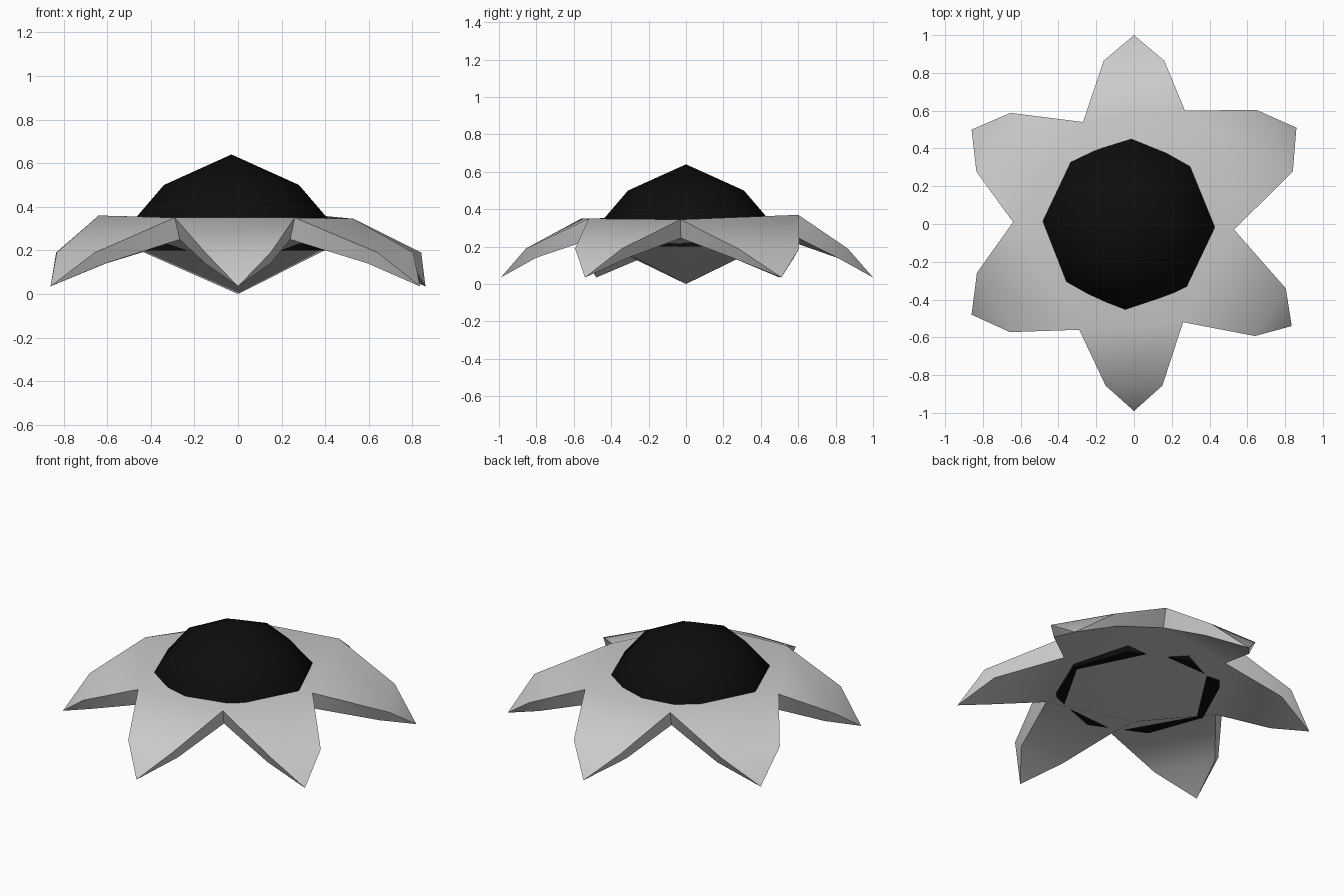
import bpy
import bmesh
import math
from mathutils import Vector

cube = bpy.data.objects.get("Cube")
if cube:
    bpy.data.objects.remove(cube, do_unlink=True)


def make_material(name, color, roughness):
    mat = bpy.data.materials.new(name)
    mat.use_nodes = True
    mat.diffuse_color = color
    bsdf = mat.node_tree.nodes["Principled BSDF"]
    bsdf.inputs["Base Color"].default_value = color
    bsdf.inputs["Roughness"].default_value = roughness
    return mat


def finish(bm, name, mat, angle):
    bmesh.ops.recalc_face_normals(bm, faces=bm.faces)
    mesh = bpy.data.meshes.new(name)
    bm.to_mesh(mesh)
    bm.free()
    obj = bpy.data.objects.new(name, mesh)
    bpy.context.collection.objects.link(obj)
    mesh.materials.append(mat)
    bpy.ops.object.select_all(action="DESELECT")
    obj.select_set(True)
    bpy.context.view_layer.objects.active = obj
    bpy.ops.object.shade_smooth_by_angle(angle=math.radians(angle))
    return obj


petal_grey = make_material("petal light grey", (0.6, 0.6, 0.6, 1), 0.6)
center_black = make_material("center black", (0.004, 0.004, 0.004, 1), 0.6)

# Petal tips (x, y, half width), clockwise from the back
tips = [(0, 1, .16), (.86, .51, .19), (.835, -.54, .15),
        (0, -.99, .15), (-.86, -.48, .18), (-.86, .5, .18)]
# Notch that follows each tip (x, y, z)
notches = [(.27, .6, .37), (.53, -.03, .345), (.26, -.52, .35),
           (-.29, -.56, .35), (-.64, .01, .36), (-.27, .54, .35)]

# Petal ring: wedge-shaped petals round a dished top and a pointed underside
bm = bmesh.new()
top_hub = bm.verts.new((0, 0, .25))
low_hub = bm.verts.new((0, 0, 0))
top_notch = [bm.verts.new(n) for n in notches]
low_notch = [bm.verts.new((x * .92, y * .92, z - .1)) for x, y, z in notches]

for i, (x, y, half) in enumerate(tips):
    out = Vector((x, y, 0))
    side = Vector((-y, x, 0)).normalized() * half
    tip = bm.verts.new((x, y, .035))

    def shoulders(reach, z):
        return [bm.verts.new(out * reach + side * s + Vector((0, 0, z))) for s in (1, -1)]

    top = shoulders(.865, .19)
    low = shoulders(.81, .14)
    before, after = i - 1, i
    for hub, notch, (a, b) in ((top_hub, top_notch, top), (low_hub, low_notch, low)):
        bm.faces.new((hub, notch[before], notch[after]))
        bm.faces.new((notch[before], a, b, notch[after]))
        bm.faces.new((a, tip, b))
    # Tapered side walls
    for k, n in ((0, before), (1, after)):
        bm.faces.new((top_notch[n], top[k], low[k], low_notch[n]))
        bm.faces.new((top[k], tip, low[k]))
finish(bm, "petals", petal_grey, 50)

# Eight-sided domed flower center with a flat base
sides = 8
bm = bmesh.new()
rings = []
for radius, z in ((.46, .2), (.46, .325), (.31, .5)):
    ring = []
    for k in range(sides):
        a = math.tau * k / sides - math.radians(2)
        ring.append(bm.verts.new((radius * math.cos(a) - .03, radius * math.sin(a), z)))
    rings.append(ring)
apex = bm.verts.new((-.03, 0, .64))
bm.faces.new(rings[0])
for k in range(sides):
    j = (k + 1) % sides
    for lower, upper in zip(rings, rings[1:]):
        bm.faces.new((lower[k], lower[j], upper[j], upper[k]))
    bm.faces.new((rings[-1][k], rings[-1][j], apex))
finish(bm, "flower_center", center_black, 60)
